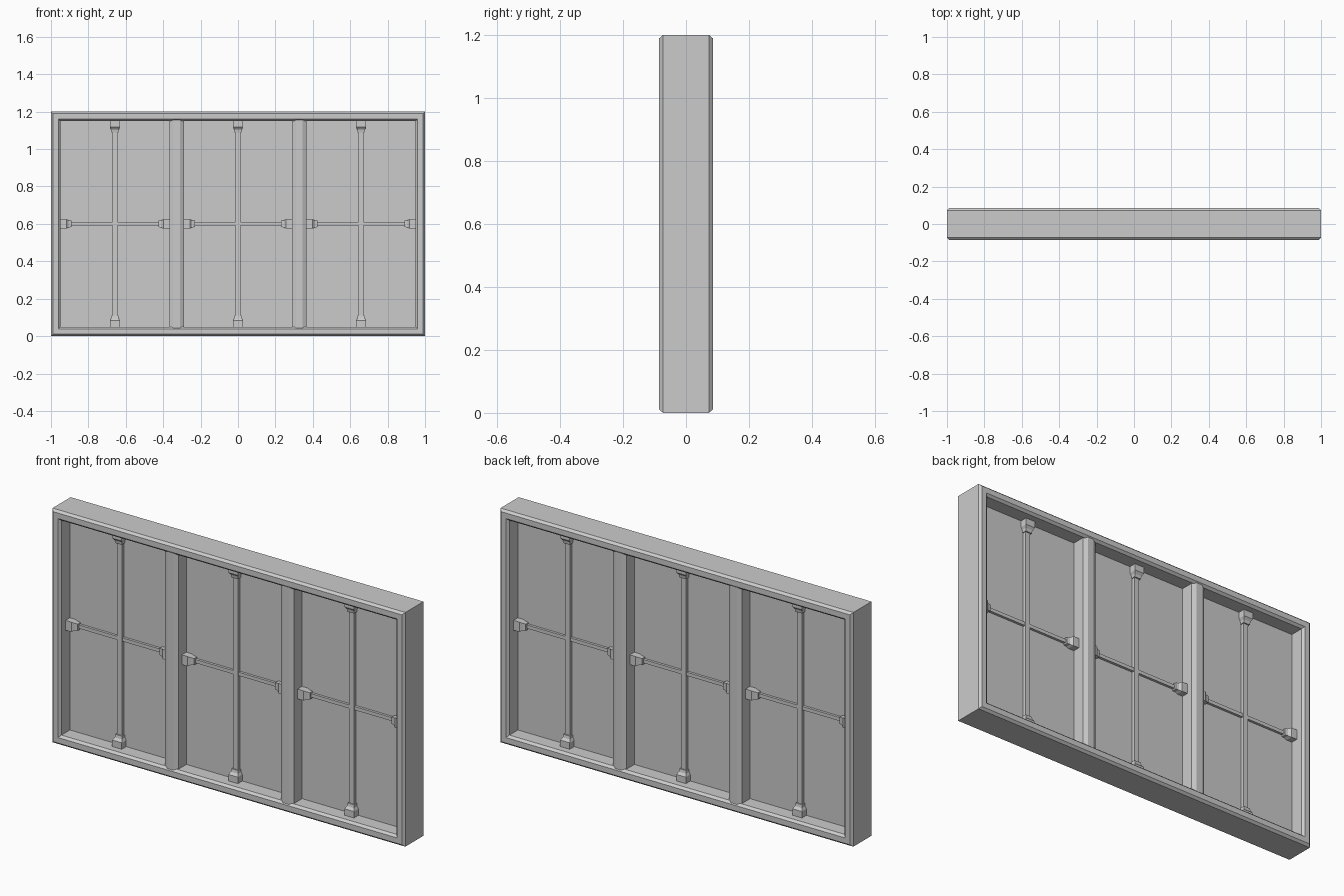
import bpy, bmesh
from mathutils import Matrix, Vector

if "Cube" in bpy.data.objects:
    bpy.data.objects.remove(bpy.data.objects["Cube"])

W, H, D = 1.0, 1.2, 0.085      # half width, height, half depth
RIM = 0.05                     # frame thickness
MX, MW = 0.328, 0.038          # mullion centre and half width
CZ = H / 2


def finish(name, bm):
    bmesh.ops.recalc_face_normals(bm, faces=bm.faces)
    me = bpy.data.meshes.new(name)
    bm.to_mesh(me)
    bm.free()
    ob = bpy.data.objects.new(name, me)
    bpy.context.collection.objects.link(ob)
    return ob


def loft(name, rings, closed=False):
    """Skin equal-length rings; cap the ends unless the loft is closed."""
    bm = bmesh.new()
    vs = [[bm.verts.new(p) for p in r] for r in rings]
    n = len(vs[0])
    for i in range(len(vs) if closed else len(vs) - 1):
        a, b = vs[i], vs[(i + 1) % len(vs)]
        for j in range(n):
            bm.faces.new((a[j], a[(j + 1) % n], b[(j + 1) % n], b[j]))
    if not closed:
        bm.faces.new(vs[0])
        bm.faces.new(vs[-1])
    return finish(name, bm)


def box(name, centre, size):
    bm = bmesh.new()
    bmesh.ops.create_cube(bm, size=1, matrix=Matrix.Translation(centre) @ Matrix.Diagonal((*size, 1)))
    return finish(name, bm)


# Outer frame: chamfered profile (inset, y) swept around a mitred rectangle
profile = [(0, -0.073), (0.011, -D), (0.039, -D), (RIM, -0.073),
           (RIM, 0.073), (0.039, D), (0.011, D), (0, 0.073)]
loft("outer_frame", [[(sx * (W - i), y, CZ + sz * (CZ - i)) for i, y in profile]
                     for sx, sz in ((-1, -1), (1, -1), (1, 1), (-1, 1))], closed=True)

# Glass sheet
box("glass", (0, 0, CZ), (2 * (W - 0.03), 0.008, H - 0.06))

# Mullions: chamfered posts between the panes
post = [(-MW, -0.068), (-0.017, -0.08), (0.017, -0.08), (MW, -0.068),
        (MW, 0.068), (0.017, 0.08), (-0.017, 0.08), (-MW, 0.068)]
for s, side in ((-1, "left"), (1, "right")):
    loft("mullion_" + side, [[(s * MX + x, y, z) for x, y in post] for z in (0.04, H - 0.04)])


def socket(name, base, direction, half):
    """Tapered block holding the end of a glazing bar."""
    d = Vector(direction)
    u = Vector((0, 1, 0)).cross(d)
    rings = []
    for t, k in ((-0.005, 1), (0.033, 1), (0.045, 0.75), (0.06, 0.68)):
        rings.append([Vector(base) + d * t + u * (a * half * k) + Vector((0, b * 0.04 * k, 0))
                      for a, b in ((-1, -1), (1, -1), (1, 1), (-1, 1))])
    loft(name, rings)


# Glazing bars and their sockets in each pane
panes = [(-W + RIM, -MX - MW), (-MX + MW, MX - MW), (MX + MW, W - RIM)]
for n, (x0, x1) in enumerate(panes):
    cx = (x0 + x1) / 2
    box(f"vertical_bar_{n}", (cx, 0, CZ), (0.028, 0.042, H - 2 * RIM))
    box(f"horizontal_bar_{n}", (cx, 0, CZ), (x1 - x0, 0.034, 0.018))
    socket(f"bottom_socket_{n}", (cx, 0, RIM), (0, 0, 1), 0.027)
    socket(f"top_socket_{n}", (cx, 0, H - RIM), (0, 0, -1), 0.027)
    socket(f"left_socket_{n}", (x0, 0, CZ), (1, 0, 0), 0.025)
    socket(f"right_socket_{n}", (x1, 0, CZ), (-1, 0, 0), 0.025)
